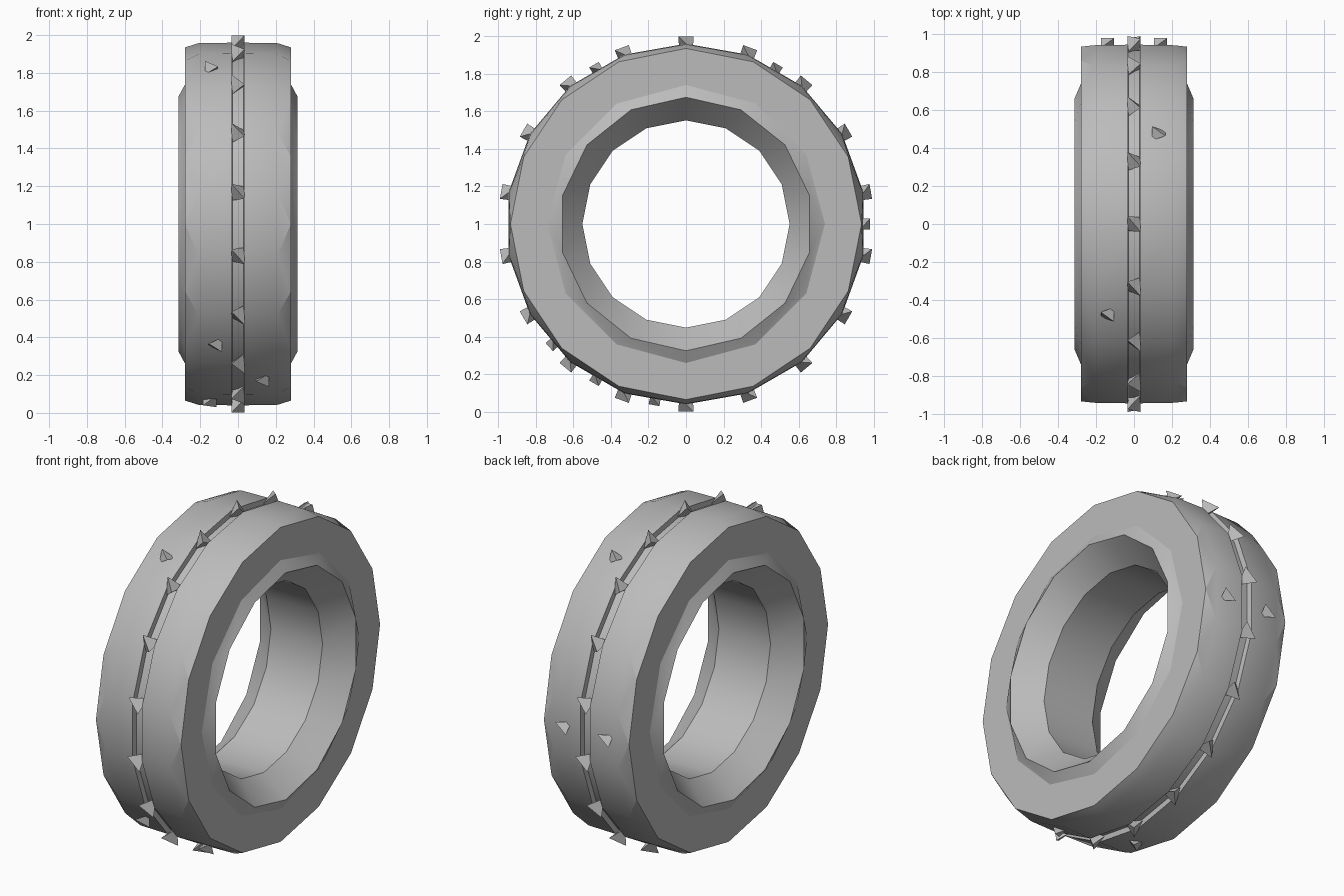
import bpy, bmesh, math
from mathutils import Vector

cube = bpy.data.objects.get("Cube")
if cube:
    bpy.data.objects.remove(cube, do_unlink=True)

rubber = bpy.data.materials.new("rubber grey")
rubber.use_nodes = True
GREY = (0.5, 0.5, 0.5, 1)
rubber.diffuse_color = GREY
rubber.node_tree.nodes["Principled BSDF"].inputs["Base Color"].default_value = GREY


def polar(x, radius, angle):
    """Point on the wheel; angle runs from the top towards +y."""
    return Vector((x, radius * math.sin(angle), 1 + radius * math.cos(angle)))


def finish(bm, name, smooth):
    bmesh.ops.recalc_face_normals(bm, faces=bm.faces)
    mesh = bpy.data.meshes.new(name)
    bm.to_mesh(mesh)
    bm.free()
    mesh.materials.append(rubber)
    obj = bpy.data.objects.new(name, mesh)
    bpy.context.collection.objects.link(obj)
    if smooth:
        bpy.ops.object.select_all(action='DESELECT')
        obj.select_set(True)
        bpy.context.view_layer.objects.active = obj
        bpy.ops.object.shade_smooth_by_angle(angle=math.radians(25))
    return obj


def zip_rings(bm, a, b):
    """Join two rings that may have different numbers of sides."""
    n, m = len(a), len(b)
    i = j = 0
    while i < n or j < m:
        step_a = (i + 1) * m <= (j + 1) * n
        step_b = (j + 1) * n <= (i + 1) * m
        corners = [a[i % n]]
        if step_a:
            i += 1
            corners.append(a[i % n])
        if step_b:
            corners.append(b[(j + 1) % m])
        corners.append(b[j % m])
        if step_b:
            j += 1
        bm.faces.new(corners)


# Tyre: half profile as (x, radius, sides), mirrored across the groove
half = [
    (0.028, 0.93, 18), (0.032, 0.96, 18), (0.21, 0.957, 18),
    (0.28, 0.935, 16), (0.28, 0.74, 12), (0.315, 0.675, 14),
    (0.17, 0.552, 16),
]
profile = half + [(-x, r, n) for x, r, n in reversed(half)]
bm = bmesh.new()
rings = [[bm.verts.new(polar(x, r, math.tau * k / n)) for k in range(n)]
         for x, r, n in profile]
for k, ring in enumerate(rings):
    zip_rings(bm, ring, rings[(k + 1) % len(rings)])
finish(bm, "tyre", True)


def add_stud(bm, x, angle, width, length, low, high):
    """Wedge with a diagonal top edge crossing a diagonal base edge."""
    w, a = width / 2, length / 2
    points = [(x - w, high, angle + a), (x + w, high, angle - a),
              (x - w, low, angle - a), (x + w, low, angle + a)]
    v = [bm.verts.new(polar(*p)) for p in points]
    for skip in range(4):
        bm.faces.new([v[k] for k in range(4) if k != skip])


# Row of studs in the centre groove
bm = bmesh.new()
for k in range(18):
    add_stud(bm, 0, math.tau * k / 18, 0.07, 0.08, 0.925, 1.0)
finish(bm, "groove_studs", False)

# Small spikes scattered over the tread
bm = bmesh.new()
for x, degrees in [(-0.14, -30), (-0.12, -132), (0.13, -150), (-0.15, -170),
                   (-0.14, 90), (0.14, 90), (0.13, 30)]:
    add_stud(bm, x, math.radians(degrees), 0.07, 0.06, 0.93, 0.98)
finish(bm, "tread_spikes", False)
